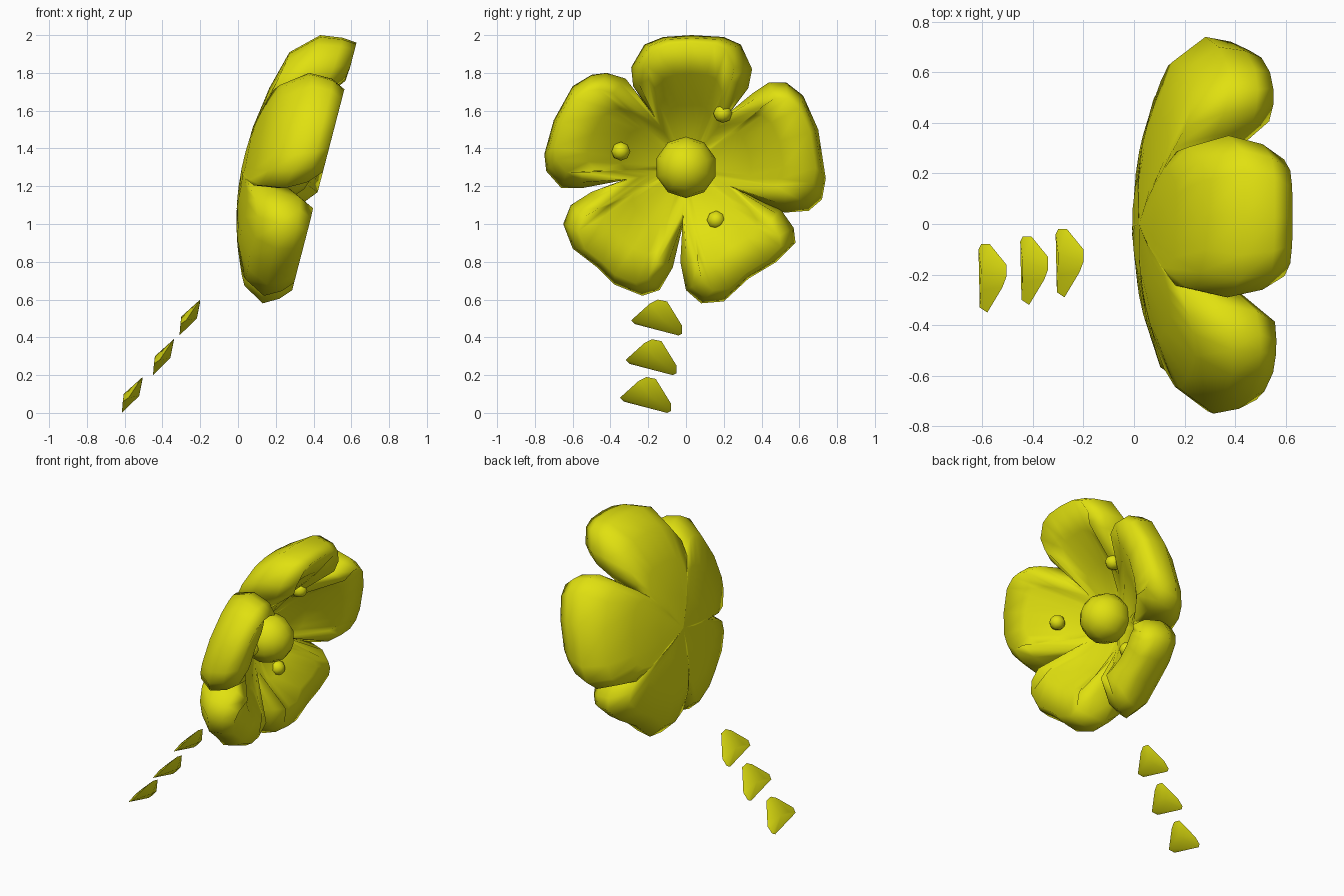
import bpy, bmesh, math
from mathutils import Vector

if "Cube" in bpy.data.objects:
    bpy.data.objects.remove(bpy.data.objects["Cube"])

yellow = bpy.data.materials.new("yellow")
yellow.diffuse_color = (0.75, 0.75, 0.005, 1)
yellow.use_nodes = True
yellow.node_tree.nodes["Principled BSDF"].inputs["Base Color"].default_value = yellow.diffuse_color


def finish(bm, name, angle):
    bmesh.ops.recalc_face_normals(bm, faces=bm.faces[:])
    mesh = bpy.data.meshes.new(name)
    bm.to_mesh(mesh)
    bm.free()
    mesh.materials.append(yellow)
    ob = bpy.data.objects.new(name, mesh)
    bpy.context.collection.objects.link(ob)
    bpy.context.view_layer.objects.active = ob
    ob.select_set(True)
    bpy.ops.object.shade_smooth_by_angle(angle=math.radians(angle))
    ob.select_set(False)
    return ob


# Blossom outline (y, z): five petals, each starting at a notch
CENTER = Vector((0, 1.3))
petals = [
    [(-.18, 1.59), (-.28, 1.73), (-.29, 1.83), (-.22, 1.95), (-.12, 1.99),
     (.03, 2.0), (.2, 1.99), (.29, 1.95), (.35, 1.82), (.33, 1.72)],
    [(.24, 1.6), (.35, 1.69), (.44, 1.75), (.53, 1.75), (.62, 1.68),
     (.7, 1.5), (.74, 1.24), (.72, 1.13), (.65, 1.07), (.52, 1.06)],
    [(.3, 1.17), (.5, 1.08), (.57, .98), (.58, .9), (.48, .8),
     (.33, .71), (.2, .59), (.08, .58), (0, .65), (-.03, .8)],
    [(-.02, .98), (-.07, .77), (-.14, .65), (-.23, .62), (-.38, .68),
     (-.47, .77), (-.6, .87), (-.65, 1.0), (-.61, 1.1), (-.5, 1.17)],
    [(-.34, 1.23), (-.55, 1.19), (-.66, 1.19), (-.74, 1.28), (-.75, 1.37),
     (-.7, 1.55), (-.6, 1.73), (-.5, 1.79), (-.42, 1.8), (-.32, 1.77)],
]


def back(p):
    r = (p - CENTER).length
    return 0.02 + 0.2 * (p.y - 1.3) + 0.35 * r * r


def inner(p):
    r = (p - CENTER).length
    dish = back(p) + 0.12 + 0.75 * r * r
    return min(dish, 0.305 + 0.26 * (p.y - 0.72))


def crest(p):
    r = (p - CENTER).length
    k = min(1, max(0, (r - 0.28) / 0.27))
    return inner(p) * (1 - k) + (0.305 + 0.26 * (p.y - 0.72)) * k


edge, lip, top = [], [], []
for pts in petals:
    pts = [Vector(p) for p in pts]
    mid = sum(pts, Vector((0, 0))) / len(pts)
    for i, p in enumerate(pts):
        aim = CENTER if i == 0 else mid
        edge.append(p)
        lip.append(p.lerp(aim, 0.1))
        top.append(p.lerp(aim, 0.28))

# Rings run from the back centre, round the plump petal rim, to the inner centre
rings = []
for t in (0.3, 0.6, 0.87):
    rings.append([(back(q), q) for q in (CENTER.lerp(p, t) for p in edge)])
rings.append([(back(p) * 0.66 + crest(p) * 0.34, p) for p in edge])
rings.append([(back(q) * 0.25 + crest(q) * 0.75, q) for q in lip])
rings.append([(crest(q), q) for q in top])
for t in (0.75, 0.5, 0.25):
    rings.append([(inner(q), q) for q in (CENTER.lerp(p, t) for p in top)])

bm = bmesh.new()
loops = [[bm.verts.new((x, p.x, p.y)) for x, p in ring] for ring in rings]
n = len(edge)
for a, b in zip(loops, loops[1:]):
    for i in range(n):
        j = (i + 1) % n
        bm.faces.new((a[i], a[j], b[j], b[i]))
for loop, x in ((loops[0], back(CENTER)), (loops[-1], inner(CENTER))):
    c = bm.verts.new((x, 0, 1.3))
    for i in range(n):
        bm.faces.new((loop[i], loop[(i + 1) % n], c))
finish(bm, "blossom", 120)

# Round centre and three small beads
for name, pos, r in (("flower_centre", (.235, 0, 1.3), .163),
                     ("bead_top", (.335, .195, 1.585), .05),
                     ("bead_left", (.34, -.345, 1.385), .05),
                     ("bead_bottom", (.19, .16, 1.02), .05)):
    bm = bmesh.new()
    bmesh.ops.create_uvsphere(bm, u_segments=10 if r > .1 else 8,
                              v_segments=8 if r > .1 else 6, radius=r)
    for v in bm.verts:
        v.co = Vector((v.co.z, v.co.x, v.co.y)) + Vector(pos)
    finish(bm, name, 60)

# Three faceted leaves trailing below
leaf = [(-.2, -.15, .6), (-.2, -.1, .59), (-.215, -.19, .58),
        (-.275, -.29, .49), (-.305, -.27, .47), (-.31, -.04, .41),
        (-.265, -.02, .46), (-.3, -.02, .42),
        (-.218, -.13, .5), (-.3, -.12, .51), (-.3, -.2, .5)]
for i, off in enumerate([(0, 0, 0), (-.14, -.03, -.21), (-.305, -.06, -.41)]):
    bm = bmesh.new()
    for p in leaf:
        bm.verts.new(Vector(p) + Vector(off))
    bmesh.ops.convex_hull(bm, input=bm.verts[:])
    loose = [v for v in bm.verts if not v.link_faces]
    bmesh.ops.delete(bm, geom=loose, context='VERTS')
    finish(bm, f"leaf_{i + 1}", 120)
